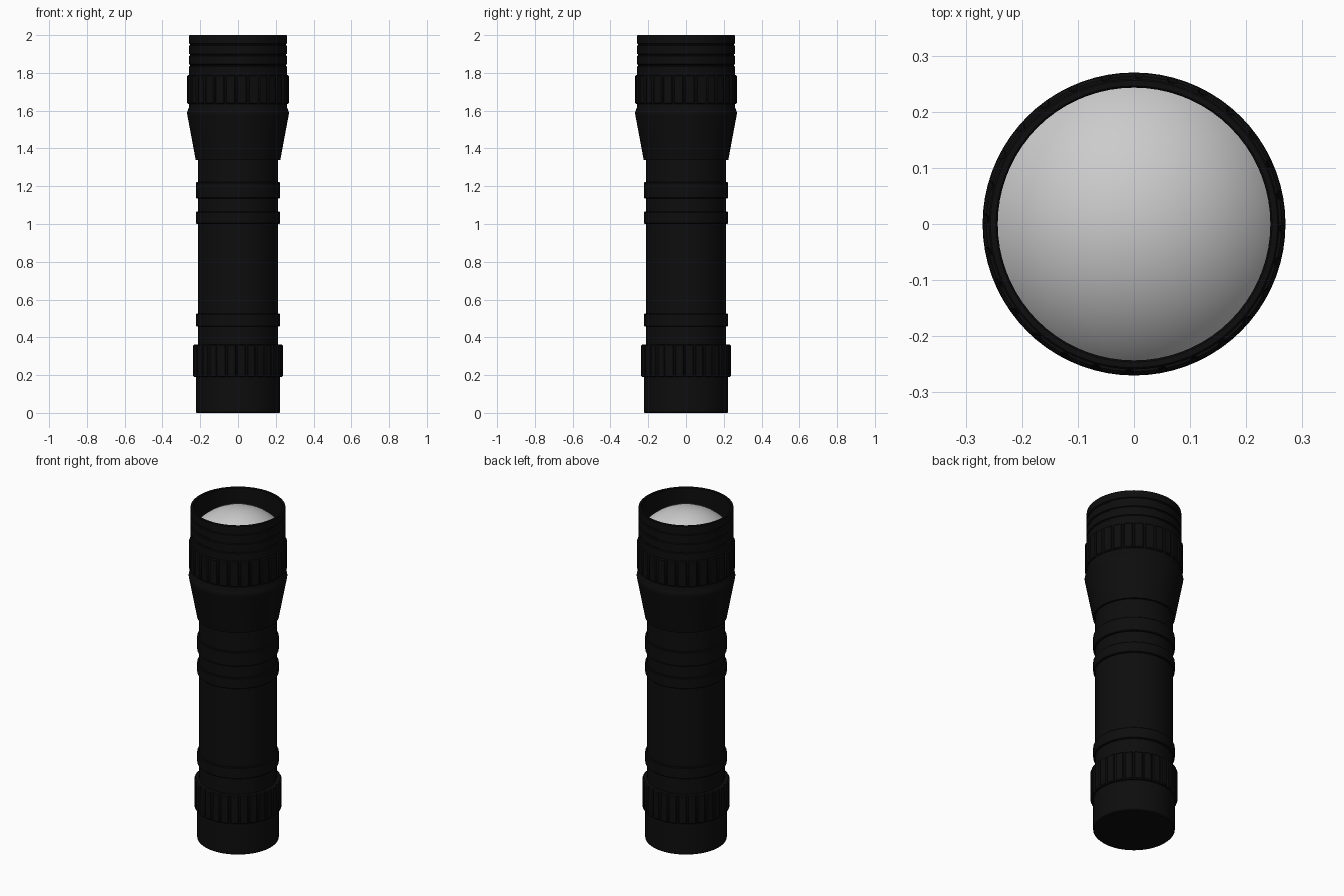
import bpy, bmesh
from math import sin, cos, pi, sqrt

if "Cube" in bpy.data.objects:
    bpy.data.objects.remove(bpy.data.objects["Cube"])

black = bpy.data.materials.new("black_metal")
black.diffuse_color = (0.004, 0.004, 0.004, 1)
black.use_nodes = True
black.node_tree.nodes["Principled BSDF"].inputs["Base Color"].default_value = black.diffuse_color


def make(name, rings, mat):
    """Bridge a stack of closed rings; a single-point ring makes a pole."""
    bm = bmesh.new()
    loops = [[bm.verts.new(p) for p in ring] for ring in rings]
    for a, b in zip(loops, loops[1:]):
        n = max(len(a), len(b))
        for i in range(n):
            j = (i + 1) % n
            if len(a) == 1:
                bm.faces.new((a[0], b[j], b[i]))
            elif len(b) == 1:
                bm.faces.new((a[i], a[j], b[0]))
            else:
                bm.faces.new((a[i], a[j], b[j], b[i]))
    me = bpy.data.meshes.new(name)
    bm.to_mesh(me)
    bm.free()
    ob = bpy.data.objects.new(name, me)
    bpy.context.collection.objects.link(ob)
    if mat:
        me.materials.append(mat)
    bpy.ops.object.select_all(action='DESELECT')
    ob.select_set(True)
    bpy.context.view_layer.objects.active = ob
    bpy.ops.object.shade_smooth_by_angle(angle=0.5)
    return ob


def lathe(name, profile, mat=black, n=72):
    make(name, [[(0, 0, z)] if r == 0 else
                [(r * cos(2 * pi * i / n), r * sin(2 * pi * i / n), z) for i in range(n)]
                for r, z in profile], mat)


def band(r0, r1, z0, z1, b=0.004):
    """Raised band with softened edges, for use inside a profile."""
    return [(r0, z0), (r1 - b, z0), (r1, z0 + b), (r1, z1 - b), (r1 - b, z1), (r0, z1)]


def grip(name, r_in, r, z0, z1, ribs=28, depth=0.007):
    """Band with narrow vertical grooves between wide ribs."""
    def ring(rad, z, d):
        pts = []
        for k in range(ribs):
            for t, g in ((0, 0), (0.35, 0), (0.7, 0), (0.78, d), (0.92, d)):
                a = 2 * pi * (k + t) / ribs
                pts.append(((rad - g) * cos(a), (rad - g) * sin(a), z))
        return pts
    b = 0.006
    make(name, [ring(r_in, z0, 0), ring(r - b, z0, depth / 2), ring(r, z0 + b, depth),
                ring(r, z1 - b, depth), ring(r - b, z1, depth / 2), ring(r_in, z1, 0)], black)


# tail end
lathe("tail_cap", [(0, 0), (0.218, 0), (0.223, 0.005), (0.223, 0.19)])
grip("tail_grip", 0.21, 0.238, 0.19, 0.363)

# body tube with raised rings
tube = [(0.212, 0.363)]
for z0, z1 in ((0.457, 0.525), (1.0, 1.065), (1.135, 1.222)):
    tube += band(0.212, 0.223, z0, z1)
lathe("body_tube", tube + [(0.212, 1.34)])

# flared head
lathe("head_cone", [(0.212, 1.34), (0.224, 1.34), (0.268, 1.575), (0.27, 1.585),
                    (0.267, 1.6), (0.259, 1.617), (0.259, 1.635)])
grip("head_grip", 0.25, 0.269, 1.635, 1.79)

# grooved bezel with inner wall
bezel = [(0.259, 1.79)]
for z in (1.84, 1.895, 1.95):
    bezel += [(0.259, z - 0.006), (0.253, z - 0.003), (0.253, z + 0.003), (0.259, z + 0.006)]
lathe("bezel", bezel + [(0.259, 1.997), (0.256, 2.0), (0.246, 2.0), (0.243, 1.997), (0.243, 1.85)])

# domed lens
R, zc, N = 0.31, 1.675, 14
dome = []
for k in range(N):
    r = 0.243 * sin(pi / 2 * (1 - k / N))
    dome.append((r, zc + sqrt(R * R - r * r)))
lathe("lens", dome + [(0, zc + R)], None)
